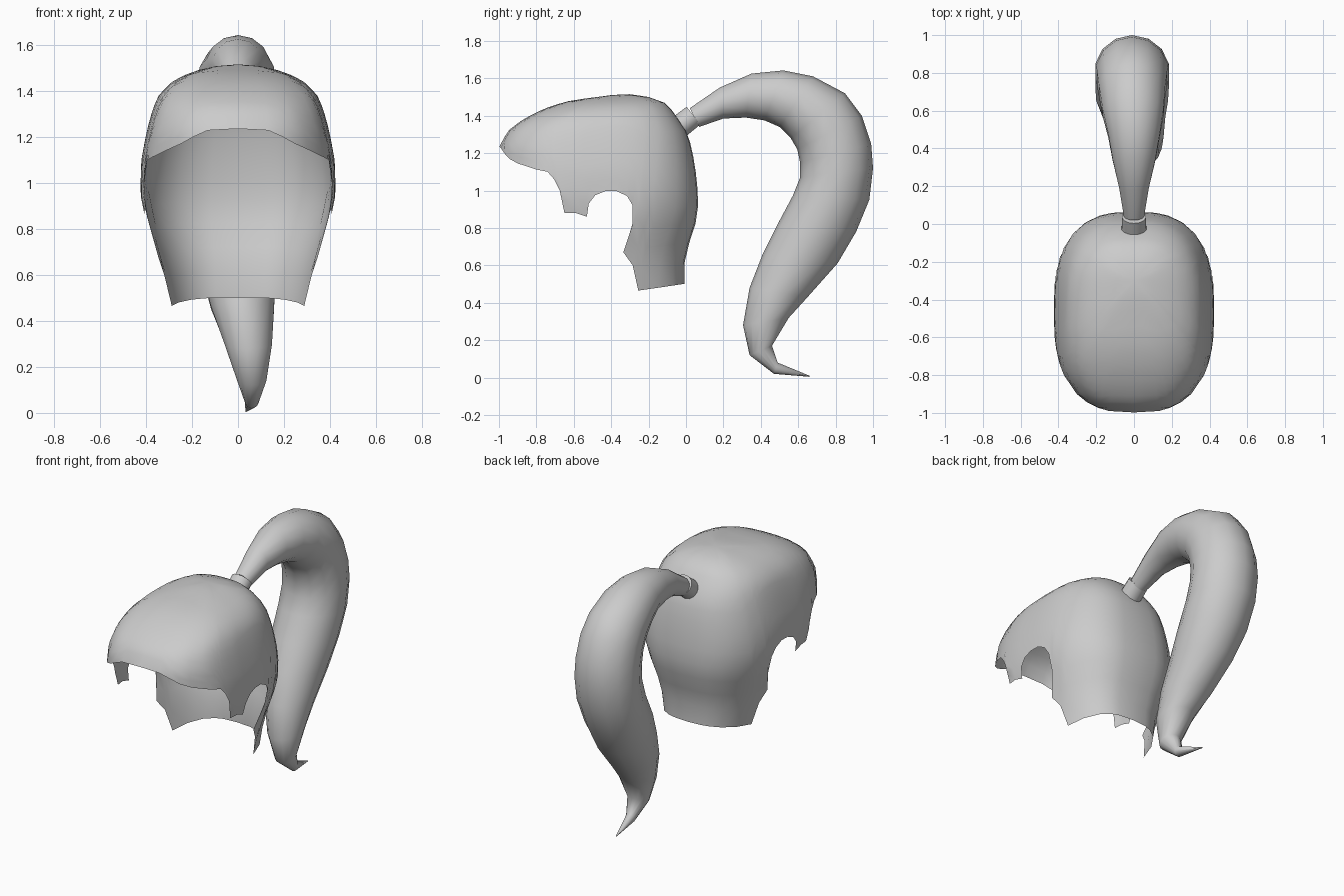
import bpy, bmesh, math
from mathutils import Vector

if "Cube" in bpy.data.objects:
    bpy.data.objects.remove(bpy.data.objects["Cube"])

grey = bpy.data.materials.new("hair_grey")
grey.diffuse_color = (0.6, 0.6, 0.6, 1)
grey.use_nodes = True
grey.node_tree.nodes["Principled BSDF"].inputs["Base Color"].default_value = grey.diffuse_color


def finish(name, bm, angle=60):
    bmesh.ops.recalc_face_normals(bm, faces=bm.faces)
    me = bpy.data.meshes.new(name)
    bm.to_mesh(me)
    bm.free()
    ob = bpy.data.objects.new(name, me)
    bpy.context.collection.objects.link(ob)
    me.materials.append(grey)
    bpy.ops.object.select_all(action='DESELECT')
    bpy.context.view_layer.objects.active = ob
    ob.select_set(True)
    bpy.ops.object.shade_smooth_by_angle(angle=math.radians(angle))
    return ob


# Hair cap: superellipse sections by height (z, front y, back y, half width)
TOP, POWER = 1.515, 2.7
SECTIONS = [
    (1.515, -.31, -.29, 0), (1.50, -.47, -.20, .13), (1.48, -.62, -.13, .205),
    (1.44, -.75, -.085, .285), (1.38, -.87, -.04, .345), (1.32, -.95, 0, .37),
    (1.23, -1.0, .03, .395), (1.10, -1.0, .052, .42), (.95, -.98, .067, .425),
    (.85, -.97, .06, .405), (.73, -.95, .02, .365), (.62, -.92, -.008, .335),
    (.46, -.90, -.008, .30)]

# Lower hairline from the forehead, past the ear, to the nape (y, z)
HAIRLINE = [
    (-1.0, 1.237), (-.998, 1.235), (-.99, 1.228), (-.972, 1.2), (-.945, 1.17),
    (-.9, 1.145), (-.8, 1.112), (-.74, 1.10), (-.705, 1.06), (-.675, 1.0),
    (-.65, .88), (-.59, .88), (-.53, .86), (-.52, .93), (-.485, .975),
    (-.43, .997), (-.37, .997), (-.315, .97), (-.285, .92), (-.285, .82),
    (-.335, .67), (-.285, .6), (-.255, .465), (-.15, .48), (-.07, .492),
    (-.03, .498), (-.015, .5), (-.008, .5)]


def section(z):
    d = math.sqrt(max(0, TOP - z))
    for a, b in zip(SECTIONS, SECTIONS[1:]):
        d0, d1 = math.sqrt(TOP - a[0]), math.sqrt(TOP - b[0])
        if d <= d1 + 1e-9:
            f = (d - d0) / (d1 - d0)
            front, back, w = (p + (q - p) * f for p, q in zip(a[1:], b[1:]))
            return (front + back) / 2, (back - front) / 2, w
    return section(SECTIONS[-1][0])


def spow(v, e):
    return math.copysign(abs(v) ** e, v)


bm = bmesh.new()
pole = bm.verts.new((0, -.30, TOP))
ROWS, last = 14, len(HAIRLINE) - 1
columns = []
for i, (ye, ze) in enumerate(HAIRLINE):
    yc, a, w = section(ze)
    u = max(-1, min(1, (ye - yc) / a))
    end = math.asin(spow(u, POWER / 2))
    if i in (0, last):
        end = math.copysign(math.pi / 2, end)
    even = math.pi * (i / last - .5)
    col = []
    for k in range(1, ROWS + 1):
        t = k / ROWS
        z = TOP - (TOP - ze) * t ** 1.6
        th = even + (end - even) * t
        yc, a, w = section(z)
        x = 0 if i in (0, last) else w * spow(math.cos(th), 2 / POWER)
        col.append(bm.verts.new((x, yc + a * spow(math.sin(th), 2 / POWER), z)))
    columns.append(col)
for c, d in zip(columns, columns[1:]):
    bm.faces.new((pole, c[0], d[0]))
    for k in range(ROWS - 1):
        bm.faces.new((c[k], c[k + 1], d[k + 1], d[k]))
# Mirror the half cap across x = 0
geom = bm.verts[:] + bm.edges[:] + bm.faces[:]
bmesh.ops.mirror(bm, geom=geom, axis='X', merge_dist=1e-5)
bmesh.ops.remove_doubles(bm, verts=bm.verts, dist=1e-5)
finish("hair_cap", bm)


def loft(rings):
    bm = bmesh.new()
    vs = [[bm.verts.new(p) for p in r] for r in rings]
    n = len(vs[0])
    for r, s in zip(vs, vs[1:]):
        for j in range(n):
            bm.faces.new((r[j], r[(j + 1) % n], s[(j + 1) % n], s[j]))
    bm.faces.new(vs[0])
    bm.faces.new(vs[-1])
    return bm


def ring(outer, inner, cx, w, sides):
    mid, half = (outer + inner) / 2, (outer - inner) / 2
    return [mid + half * math.cos(a) + Vector((cx + w * math.sin(a), 0, 0))
            for a in (math.tau * j / sides for j in range(sides))]


# Ponytail: outer y, z, inner y, z, centre x, half width
TAIL = [
    (.02, 1.44, .07, 1.34, 0, .055), (.18, 1.55, .20, 1.385, 0, .08),
    (.35, 1.625, .32, 1.39, 0, .115), (.52, 1.642, .42, 1.375, 0, .14),
    (.68, 1.61, .50, 1.34, -.005, .165), (.85, 1.52, .56, 1.28, -.01, .18),
    (.94, 1.40, .595, 1.22, -.01, .19), (.99, 1.25, .61, 1.15, -.01, .195),
    (1.0, 1.12, .61, 1.07, -.01, .20), (.98, .95, .57, .97, -.01, .20),
    (.91, .78, .49, .82, -.01, .195), (.81, .61, .41, .66, 0, .17),
    (.65, .43, .34, .48, .02, .14), (.55, .32, .305, .28, .045, .105),
    (.46, .17, .34, .12, .06, .065), (.49, .08, .47, .02, .06, .03),
    (.66, .01, .66, .004, .035, .003)]
finish("ponytail", loft([ring(Vector((0, a, b)), Vector((0, c, d)), cx, w, 14)
                         for a, b, c, d, cx, w in TAIL]), 80)

# Hair tie: short sleeve around the ponytail root
axis = Vector((0, .07, .055)).normalized()
side = Vector((0, -axis.z, axis.y))
centre = Vector((0, .005, 1.373))
finish("hair_tie", loft([ring(centre + axis * h + side * r, centre + axis * h - side * r, 0, r * 1.08, 14)
                         for h, r in ((-.05, .062), (.045, .06))]), 40)
